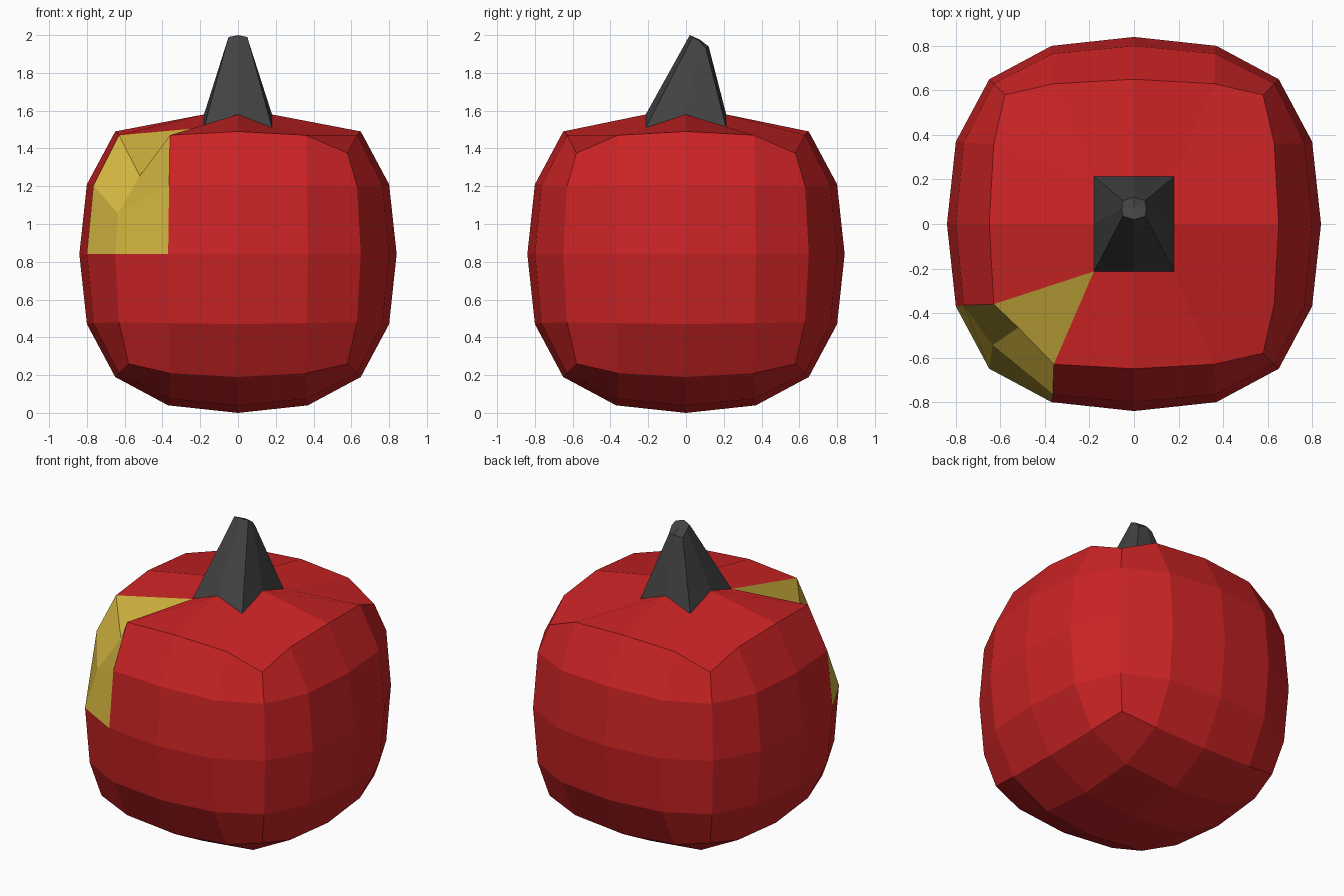
import bpy, bmesh
from mathutils import Vector

if "Cube" in bpy.data.objects:
    bpy.data.objects.remove(bpy.data.objects["Cube"])

CZ = 0.84  # height of the fruit's middle

def material(name, rgb):
    m = bpy.data.materials.new(name)
    m.diffuse_color = (*rgb, 1)
    m.use_nodes = True
    m.node_tree.nodes["Principled BSDF"].inputs["Base Color"].default_value = m.diffuse_color
    return m

def finish(bm, name, mats):
    bmesh.ops.recalc_face_normals(bm, faces=bm.faces[:])
    me = bpy.data.meshes.new(name)
    bm.to_mesh(me)
    bm.free()
    for m in mats:
        me.materials.append(m)
    ob = bpy.data.objects.new(name, me)
    bpy.context.collection.objects.link(ob)
    return ob

red = material("red skin", (0.60, 0.017, 0.018))
yellow = material("yellow flesh", (0.66, 0.47, 0.05))
grey = material("dark grey stem", (0.055, 0.055, 0.055))

# Rounded-cube table: sorted grid position -> size of each coordinate value
ROUND = {
    (0, 0, 2): {2: .84}, (0, 1, 2): {2: .80, 1: .37}, (0, 2, 2): {2: .65},
    (1, 1, 2): {2: .765, 1: .365}, (1, 2, 2): {2: .63, 1: .36}, (2, 2, 2): {2: .58},
}

# Fruit body: gridded cube, every point pulled towards a ball
bm = bmesh.new()
bmesh.ops.create_cube(bm, size=4)
bmesh.ops.subdivide_edges(bm, edges=bm.edges[:], cuts=3, use_grid_fill=True)
grid = {v: tuple(round(c) for c in v.co) for v in bm.verts}

# Bitten corner: patches around the front left top corner
for f in bm.faces:
    c = f.calc_center_median()
    f.material_index = int(c.x < -1 and c.y < -1 and c.z > 0)

for v, g in grid.items():
    size = ROUND[tuple(sorted(abs(c) for c in g))]
    v.co = Vector([size.get(abs(c), 0) * (1 if c > 0 else -1) for c in g])
    v.co.z += CZ
    if g[2] == 2:
        if max(abs(g[0]), abs(g[1])) < 2:      # ring around the stem
            v.co = (g[0] * .18, g[1] * .213, 1.51 if g[0] and g[1] else 1.58)
        elif abs(g[0]) == abs(g[1]):           # top corners sit lower
            v.co.z = 1.375
    if g == (-2, -2, 2):                       # bite dents
        v.co = (-.52, -.465, 1.255)
    elif g == (-2, -2, 1):
        v.co = (-.635, -.545, 1.055)

# Open the skin under the stem
bmesh.ops.delete(bm, geom=[v for v, g in grid.items() if g == (0, 0, 2)], context='VERTS')
finish(bm, "fruit_body", [red, yellow])

# Stem: eight-point base narrowing to a tilted tip
bm = bmesh.new()
ring = [(-1, -1), (0, -1), (1, -1), (1, 0), (1, 1), (0, 1), (-1, 1), (-1, 0)]
base = [bm.verts.new((x * .18, y * .213, 1.51 if x and y else 1.58)) for x, y in ring]
tip = [bm.verts.new((x * (.05 if y else .055), .07 + y * (.05 if x == 0 else .035),
                     1.97 - y * .03 - (.01 if x and y else 0))) for x, y in ring]
peak = bm.verts.new((0, .075, 1.975))
for i in range(8):
    j = (i + 1) % 8
    bm.faces.new((base[i], base[j], tip[j], tip[i]))
    bm.faces.new((tip[i], tip[j], peak))
finish(bm, "stem", [grey])
